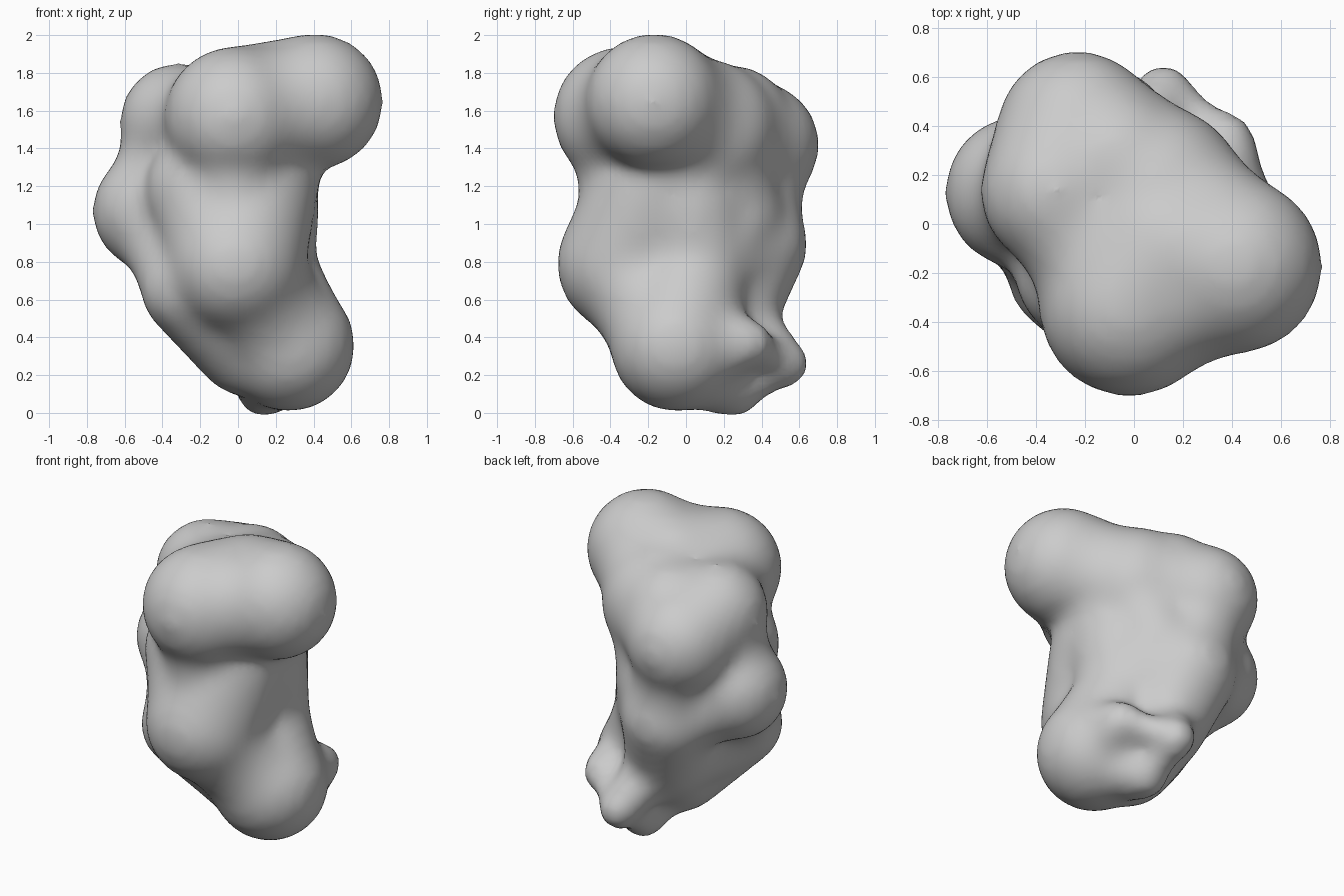
import bpy, bmesh
from mathutils import Vector, Matrix

cube = bpy.data.objects.get("Cube")
if cube:
    bpy.data.objects.remove(cube, do_unlink=True)

# Lobes: centre and radius
LOBES = {
    "top": ((0.41, -0.17, 1.65), 0.35),
    "front_top": ((-0.02, -0.335, 1.57), 0.36),
    "front_mid": ((-0.01, -0.32, 0.79), 0.355),
    "foot": ((0.27, -0.05, 0.355), 0.34),
    "shoulder": ((-0.315, 0.13, 1.54), 0.30),
    "back_top": ((-0.23, 0.375, 1.42), 0.32),
    "side": ((-0.46, 0.13, 1.07), 0.30),
    "back_low": ((-0.13, 0.35, 0.89), 0.28),
    "hip": ((-0.26, -0.20, 0.66), 0.24),
    "belly": ((0.05, 0.0, 0.37), 0.27),
    "back_under": ((-0.04, 0.23, 0.56), 0.25),
    "crown": ((0.15, -0.10, 1.62), 0.33),
    "back_crown": ((-0.08, 0.24, 1.52), 0.31),
    "core_high": ((0.08, 0.11, 1.49), 0.37),
    "core_front": ((0.08, -0.17, 1.16), 0.33),
    "core_left": ((-0.18, -0.18, 1.18), 0.30),
    "core_mid": ((0.10, 0.01, 1.10), 0.32),
    "core_back": ((0.0, 0.24, 1.05), 0.27),
    "core_low": ((0.11, 0.06, 0.80), 0.285),
    "knob_back": ((0.12, 0.53, 0.26), 0.09),
    "knob_side": ((0.375, 0.34, 0.37), 0.085),
    "knob_low": ((0.13, 0.26, 0.11), 0.10),
}

# Necks joining lobes, with how far each one narrows
LINKS = [
    ("top", "front_top", 0.1), ("top", "core_high", 0.08),
    ("top", "crown", 0.0), ("front_top", "crown", 0.0),
    ("front_top", "core_high", 0.0), ("front_top", "front_mid", 0.38),
    ("front_top", "shoulder", 0.2), ("shoulder", "back_top", 0.0),
    ("shoulder", "side", 0.2), ("back_top", "core_high", 0.05),
    ("back_top", "back_low", 0.2), ("side", "back_low", 0.12),
    ("side", "hip", 0.2), ("side", "core_mid", 0.0),
    ("back_low", "core_low", 0.0), ("front_mid", "core_front", 0.0),
    ("front_mid", "foot", 0.15), ("hip", "belly", 0.0),
    ("core_low", "foot", 0.05), ("core_mid", "core_low", 0.0),
    ("core_front", "core_high", 0.0), ("core_left", "front_mid", 0.05),
    ("core_back", "core_high", 0.1), ("core_back", "core_low", 0.0),
    ("back_low", "back_under", 0.0),
    ("back_under", "belly", 0.0), ("back_under", "hip", 0.0),
    ("knob_back", "knob_side", 0.4), ("knob_back", "knob_low", 0.3),
    ("knob_side", "foot", 0.1), ("knob_low", "foot", 0.1),
    ("knob_back", "back_under", 0.3),
]


def add_ball(bm, centre, radius):
    # slightly oversized, as smoothing shrinks small lobes most
    bmesh.ops.create_icosphere(bm, subdivisions=3,
                               radius=radius + min(0.0052 / radius, 0.04),
                               matrix=Matrix.Translation(centre))


bm = bmesh.new()
for centre, radius in LOBES.values():
    add_ball(bm, Vector(centre), radius)
for a, b, dip in LINKS:
    (ca, ra), (cb, rb) = LOBES[a], LOBES[b]
    for i in range(1, 6):
        t = i / 6
        r = (ra + (rb - ra) * t) * (1 - dip * 4 * t * (1 - t))
        add_ball(bm, Vector(ca).lerp(Vector(cb), t), r)
mesh = bpy.data.meshes.new("lumpy_body")
bm.to_mesh(mesh)
bm.free()
body = bpy.data.objects.new("lumpy_body", mesh)
bpy.context.collection.objects.link(body)

# Fuse the lobes into one skin and soften the seams
remesh = body.modifiers.new("fuse", "REMESH")
remesh.mode = "VOXEL"
remesh.voxel_size = 0.035
smooth = body.modifiers.new("soften", "SMOOTH")
smooth.factor = 0.5
smooth.iterations = 22
bpy.ops.object.select_all(action="DESELECT")
body.select_set(True)
bpy.context.view_layer.objects.active = body
bpy.ops.object.convert(target="MESH")

# Plain grey surface
grey = bpy.data.materials.new("plain_grey")
grey.use_nodes = True
colour = (0.6, 0.6, 0.6, 1)
grey.diffuse_color = colour
grey.node_tree.nodes["Principled BSDF"].inputs["Base Color"].default_value = colour
body.data.materials.clear()
body.data.materials.append(grey)
bpy.ops.object.shade_smooth()
